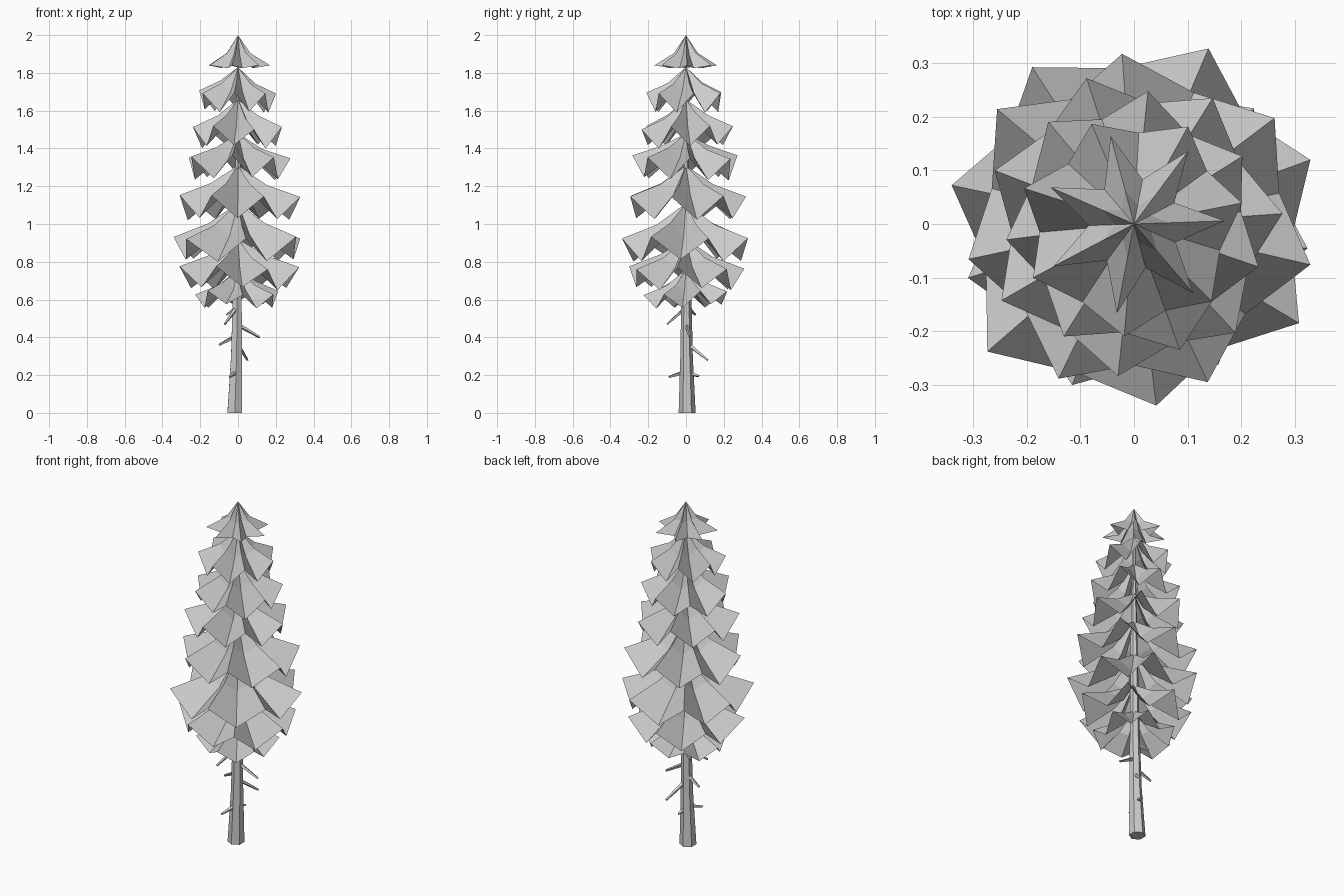
import bpy, random
from math import sin, cos, radians
from mathutils import Vector

if "Cube" in bpy.data.objects:
    bpy.data.objects.remove(bpy.data.objects["Cube"])

random.seed(4)


def make(name, verts, faces):
    me = bpy.data.meshes.new(name)
    me.from_pydata(verts, [], faces)
    me.update()
    ob = bpy.data.objects.new(name, me)
    bpy.context.collection.objects.link(ob)
    return ob


def tube(name, path, sides):
    """Tapered faceted tube through (point, radius) pairs."""
    pts = [Vector(p) for p, r in path]
    q = (pts[-1] - pts[0]).to_track_quat('Z', 'Y')
    verts, faces = [], []
    for p, (_, r) in zip(pts, path):
        for i in range(sides):
            a = radians(360 * i / sides + 20)
            verts.append(p + q @ Vector((r * cos(a), r * sin(a), 0)))
    for k in range(len(path) - 1):
        for i in range(sides):
            j = (i + 1) % sides
            faces.append((k * sides + i, k * sides + j,
                          (k + 1) * sides + j, (k + 1) * sides + i))
    faces.append(tuple(reversed(range(sides))))
    n = len(verts)
    faces.append(tuple(range(n - sides, n)))
    return make(name, verts, faces)


def polar(deg, r, z):
    return Vector((r * cos(radians(deg)), r * sin(radians(deg)), z))


def skirt(name, top, tips, valleys):
    """Star-shaped skirt: each tip / valley is (angle, r_mid, z_mid, r_rim, z_rim)."""
    v, f, n = [Vector((0, 0, top))], [], len(tips)
    for t, w in zip(tips, valleys):
        for d, rm, zm, rr, zr in (t, w):
            v += [polar(d, rm, zm), polar(d, rr, zr)]
    for i in range(2 * n):
        a, b = 1 + 2 * i, 1 + 2 * ((i + 1) % (2 * n))
        f += [(0, a, b), (a, a + 1, b + 1, b)]
    return make(name, v, f)


# Trunk
tube("trunk", [((-.017, .006, 0), .045), ((-.008, .003, .3), .033),
               ((-.004, .002, .62), .027), ((0, 0, 1.2), .018),
               ((0, 0, 1.84), .006)], 6)

# Dead twigs on the bare trunk
twigs = [(.47, .115, .02, .40), (.41, -.10, .02, .36), (.37, .05, .115, .28),
         (.22, -.045, -.09, .19), (.56, -.07, -.10, .47),
         (.21, .0, .07, .195), (.56, -.06, .05, .52)]
for z, x, y, ze in twigs:
    start, end = Vector((-.006, .003, z)), Vector((x, y, ze))
    tube("dead_twig", [(start, .012), (start.lerp(end, .6), .009), (end, .006)], 4)

# Foliage tiers: raised ridges run to the tips, low valleys between them
tiers = [  # top, tip, low, radius, tip directions
    (1.83, 1.70, 1.60, .215, [11, 61, 113, 162, 208, 265, 315]),
    (1.66, 1.51, 1.41, .250, [32, 84, 130, 187, 238, 290, 341]),
    (1.48, 1.355, 1.24, .285, [4, 58, 108, 159, 210, 264, 313]),
    (1.31, 1.15, 1.03, .335, [37, 94, 140, 192, 244, 295, 347]),
    (1.11, .93, .81, .362, [20, 67, 123, 168, 221, 277, 329]),
    (.92, .765, .655, .325, [44, 94, 145, 198, 249, 301, 352]),
    (.76, .635, .565, .235, [20, 70, 122, 173, 225, 276, 328]),
]
for n, (top, tip, low, R, dirs) in enumerate(tiers):
    tips, valleys = [], []
    for d, e in zip(dirs, dirs[1:] + [dirs[0] + 360]):
        r, dz = R * random.uniform(.94, 1.01), random.uniform(-.012, .012)
        tips.append((d, .46 * r, top + (tip - top) * .6 + dz, r, tip + dz))
        valleys.append(((d + e) / 2, .33 * r, top + (low - top) * .56,
                        .82 * r, low + dz))
    skirt("foliage_tier_%d" % (n + 1), top, tips, valleys)

# Crown
N = 7
dirs = [2 + 360 * i / N for i in range(N)]
skirt("crown", 2.0, [(d, .065, 1.905, .17, 1.84) for d in dirs],
      [(d + 180 / N, .035, 1.90, .085, 1.825) for d in dirs])
